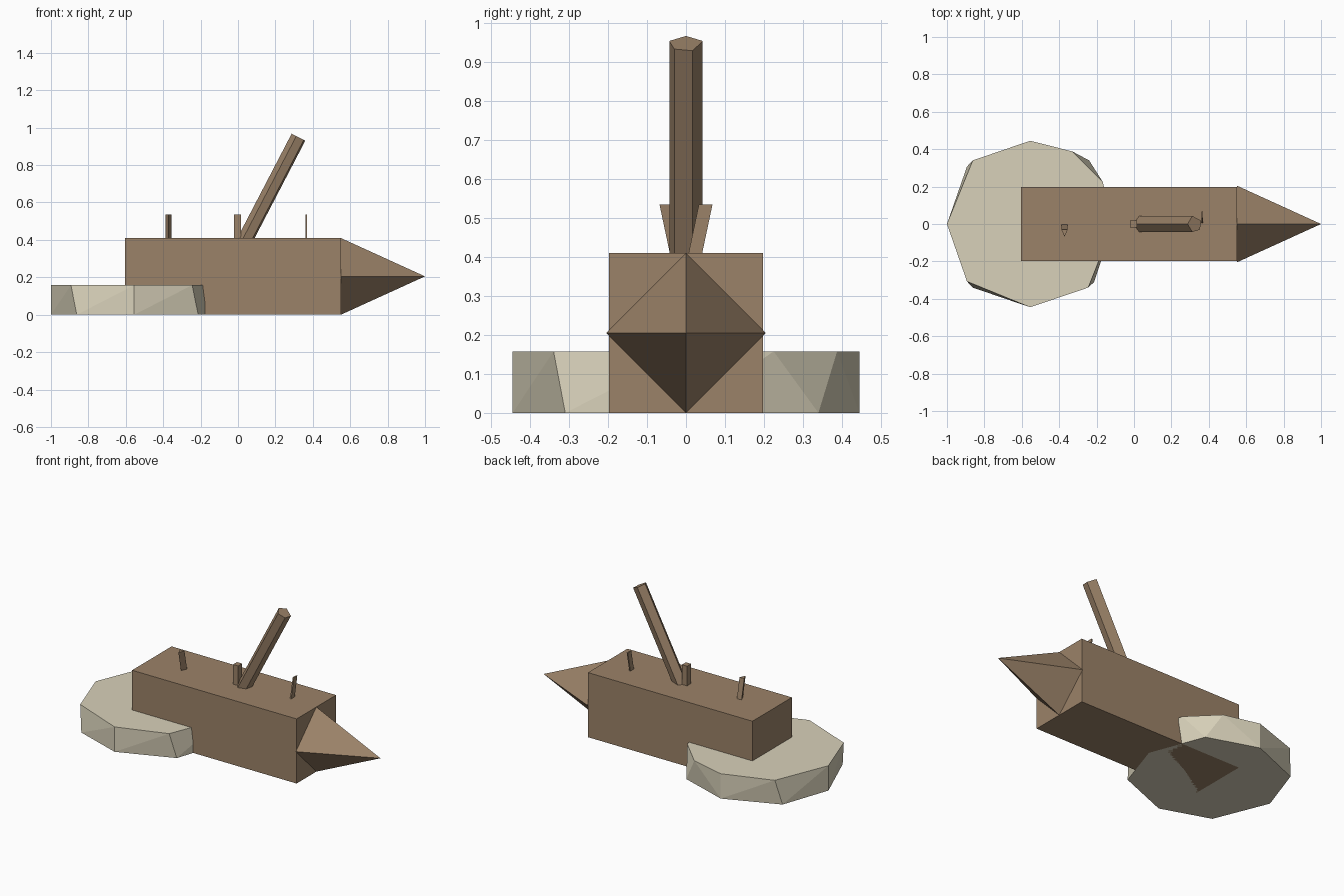
import bpy, bmesh, math
from mathutils import Vector

if "Cube" in bpy.data.objects:
    bpy.data.objects.remove(bpy.data.objects["Cube"])


def material(name, rgb):
    m = bpy.data.materials.new(name)
    m.diffuse_color = (*rgb, 1)
    m.use_nodes = True
    m.node_tree.nodes["Principled BSDF"].inputs["Base Color"].default_value = m.diffuse_color
    return m


wood = material("wood", (0.33, 0.225, 0.14))
sand = material("sand", (0.69, 0.64, 0.49))


def solid(name, bottom, top, mat):
    """Closed low-poly solid spanned between two end outlines."""
    bm = bmesh.new()
    for p in bottom + top:
        bm.verts.new(p)
    bmesh.ops.convex_hull(bm, input=bm.verts[:])
    bmesh.ops.dissolve_limit(bm, angle_limit=math.radians(1),
                             verts=bm.verts[:], edges=bm.edges[:])
    bmesh.ops.recalc_face_normals(bm, faces=bm.faces[:])
    me = bpy.data.meshes.new(name)
    bm.to_mesh(me)
    bm.free()
    ob = bpy.data.objects.new(name, me)
    bpy.context.collection.objects.link(ob)
    me.materials.append(mat)
    return ob


def at(outline, z, dy=0.0):
    return [(x, y + dy, z) for x, y in outline]


# Hull box
bpy.ops.mesh.primitive_cube_add(size=1, location=(-0.0275, 0, 0.205))
hull = bpy.context.object
hull.name = "hull"
hull.scale = (1.155, 0.396, 0.41)
hull.data.materials.append(wood)

# Bow: four-sided pyramid pointing along +x
bpy.ops.mesh.primitive_cone_add(vertices=4, radius1=0.205, radius2=0, depth=0.45,
                                location=(0.775, 0, 0.205),
                                rotation=(0, math.pi / 2, 0))
bow = bpy.context.object
bow.name = "bow"
bow.data.materials.append(wood)

# Sand mound under the stern, with slightly uneven corners
mound_top = [(-1, 0), (-0.893, -0.307), (-0.555, -0.445), (-0.245, -0.34),
             (-0.11, 0), (-0.167, 0.225), (-0.33, 0.388), (-0.555, 0.445),
             (-0.862, 0.34)]
mound_bottom = [(-1, 0), (-0.862, -0.34), (-0.555, -0.445), (-0.213, -0.31),
                (-0.11, 0), (-0.24, 0.34), (-0.555, 0.445), (-0.893, 0.307)]
solid("sand_mound", at(mound_bottom, 0), at(mound_top, 0.158), sand)

# Leaning broken mast with five sides
tilt = math.radians(27.5)
axis = Vector((math.sin(tilt), 0, math.cos(tilt)))
side = Vector((math.cos(tilt), 0, -math.sin(tilt)))
tip = Vector((0.325, 0, 0.948))
section = [(0, -0.043), (0.043, -0.015), (0.017, 0.039), (-0.03, 0.03), (-0.043, -0.015)]
top = [tip + side * d + Vector((0, y, 0)) for y, d in section]
solid("mast", [p - axis * 0.72 for p in top], top, wood)

# Splintered posts on the deck: outline at the top, and y shift of the buried foot
posts = {
    "rear_post": ([(-0.388, -0.03), (-0.355, -0.03), (-0.371, -0.068)], 0.037),
    "middle_post": ([(-0.021, -0.02), (0.015, -0.02), (0.015, 0.02), (-0.021, 0.02)], 0),
    "front_post": ([(0.361, 0.033), (0.369, 0.033), (0.369, 0.068), (0.361, 0.068)], -0.037),
}
for name, (outline, shift) in posts.items():
    solid(name, at(outline, 0.36, shift), at(outline, 0.535), wood)
